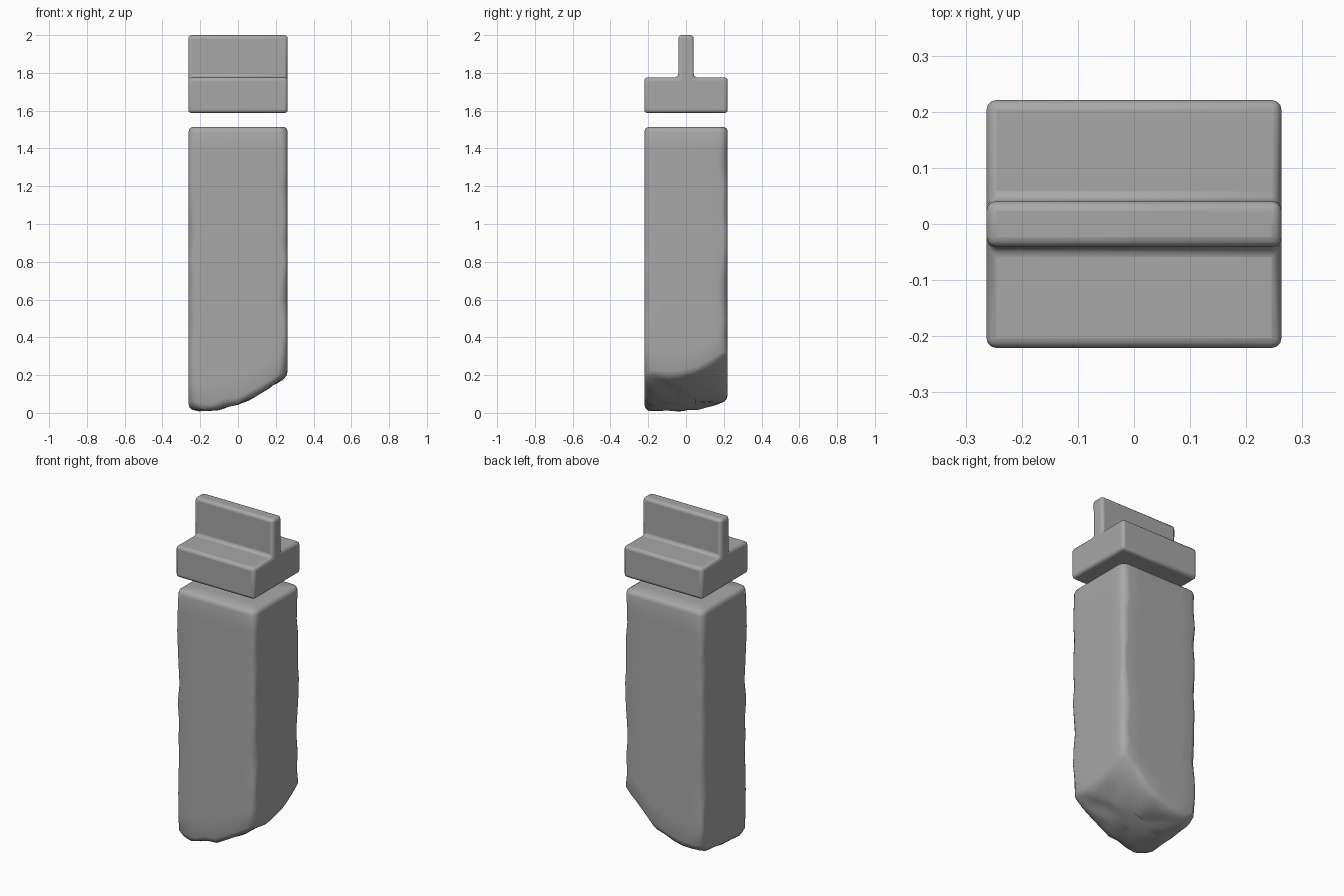
import bpy, bmesh, math, random

if "Cube" in bpy.data.objects:
    bpy.data.objects.remove(bpy.data.objects["Cube"])

random.seed(4)
HX, HY, TOP = 0.263, 0.221, 1.513

stone = bpy.data.materials.new("dark_stone")
stone.diffuse_color = (0.39, 0.39, 0.39, 1)
stone.use_nodes = True
stone.node_tree.nodes["Principled BSDF"].inputs["Base Color"].default_value = stone.diffuse_color


def finish(bm, name, angle):
    bmesh.ops.recalc_face_normals(bm, faces=bm.faces)
    mesh = bpy.data.meshes.new(name)
    bm.to_mesh(mesh)
    bm.free()
    mesh.materials.append(stone)
    ob = bpy.data.objects.new(name, mesh)
    bpy.context.collection.objects.link(ob)
    bpy.ops.object.select_all(action='DESELECT')
    ob.select_set(True)
    bpy.context.view_layer.objects.active = ob
    bpy.ops.object.shade_smooth_by_angle(angle=math.radians(angle))
    return ob


# Capstone: T profile swept along x, with worn edges
half = [(0.221, 1.587), (0.221, 1.776), (0.041, 1.776), (0.041, 2.0)]
profile = half + [(-y, z) for y, z in reversed(half)]
bm = bmesh.new()
face = bm.faces.new([bm.verts.new((-HX, y, z)) for y, z in profile])
ext = bmesh.ops.extrude_face_region(bm, geom=[face])
bmesh.ops.translate(bm, vec=(2 * HX, 0, 0),
                    verts=[v for v in ext['geom'] if isinstance(v, bmesh.types.BMVert)])
cap = finish(bm, "cap_with_ridge", 50)
bev = cap.modifiers.new("worn_edges", 'BEVEL')
bev.width, bev.segments = 0.018, 3


# Shaft: rounded rectangle rings, irregular corners and a broken slanted base
def base_height(x, y):
    pts = [(-0.27, 0.015), (-0.16, 0.005), (-0.05, 0.03), (0.02, 0.048),
           (0.1, 0.09), (0.2, 0.155), (0.27, 0.185)]
    x = max(-0.269, min(0.269, x))
    for (x0, z0), (x1, z1) in zip(pts, pts[1:]):
        if x <= x1:
            z = z0 + (z1 - z0) * (x - x0) / (x1 - x0)
            break
    back = max(0, (y + 0.1) / 0.32) ** 2
    rough = 0.006 * (1 + math.sin(38 * x + 9 * y) * math.cos(31 * y - 5 * x))
    return z + rough + back * (0.045 + 0.075 * max(0, (x - 0.05) / 0.21)) - 0.004


def ring(bm, inset, t, lift, radii):
    sx, sy = HX - inset, HY - inset
    signs = [(1, 1), (-1, 1), (-1, -1), (1, -1)]
    arcs = []
    for i, (a, b) in enumerate(signs):
        r = min(radii[i], sy * 0.8)
        arcs.append([(a * (sx - r) + r * math.cos(math.pi / 2 * (i + k / 4)),
                      b * (sy - r) + r * math.sin(math.pi / 2 * (i + k / 4)))
                     for k in range(5)])
    out = []
    for i, arc in enumerate(arcs):
        out += arc
        p, q = arc[-1], arcs[(i + 1) % 4][0]
        out += [(p[0] + (q[0] - p[0]) * k / 6, p[1] + (q[1] - p[1]) * k / 6)
                for k in range(1, 6)]
    verts = []
    for x, y in out:
        zb = base_height(x, y)
        verts.append(bm.verts.new((x, y, zb + lift + (TOP - zb - lift) * t)))
    return verts


bm = bmesh.new()
levels = [(0.17, 0, 0), (0.11, 0, 0), (0.055, 0, 0), (0.022, 0, 0.006), (0.006, 0, 0.018)]
levels += [(0.0, 0.028 + 0.952 * k / 13, 0.0) for k in range(14)]
levels += [(0.005, 0.993, 0), (0.018, 1, 0), (0.1, 1, 0)]
rings = []
for inset, t, lift in levels:
    radii = [random.uniform(0.022, 0.055) for _ in range(4)]
    if t < 0.01:
        radii = [0.07] * 4
    elif t > 0.95:
        radii = [0.04] * 4
    rings.append(ring(bm, inset, t, lift, radii))
for lo, hi in zip(rings, rings[1:]):
    n = len(lo)
    for i in range(n):
        j = (i + 1) % n
        bm.faces.new((lo[i], lo[j], hi[j], hi[i]))
bm.faces.new(rings[0])
bm.faces.new(rings[-1])
finish(bm, "stone_shaft", 60)
